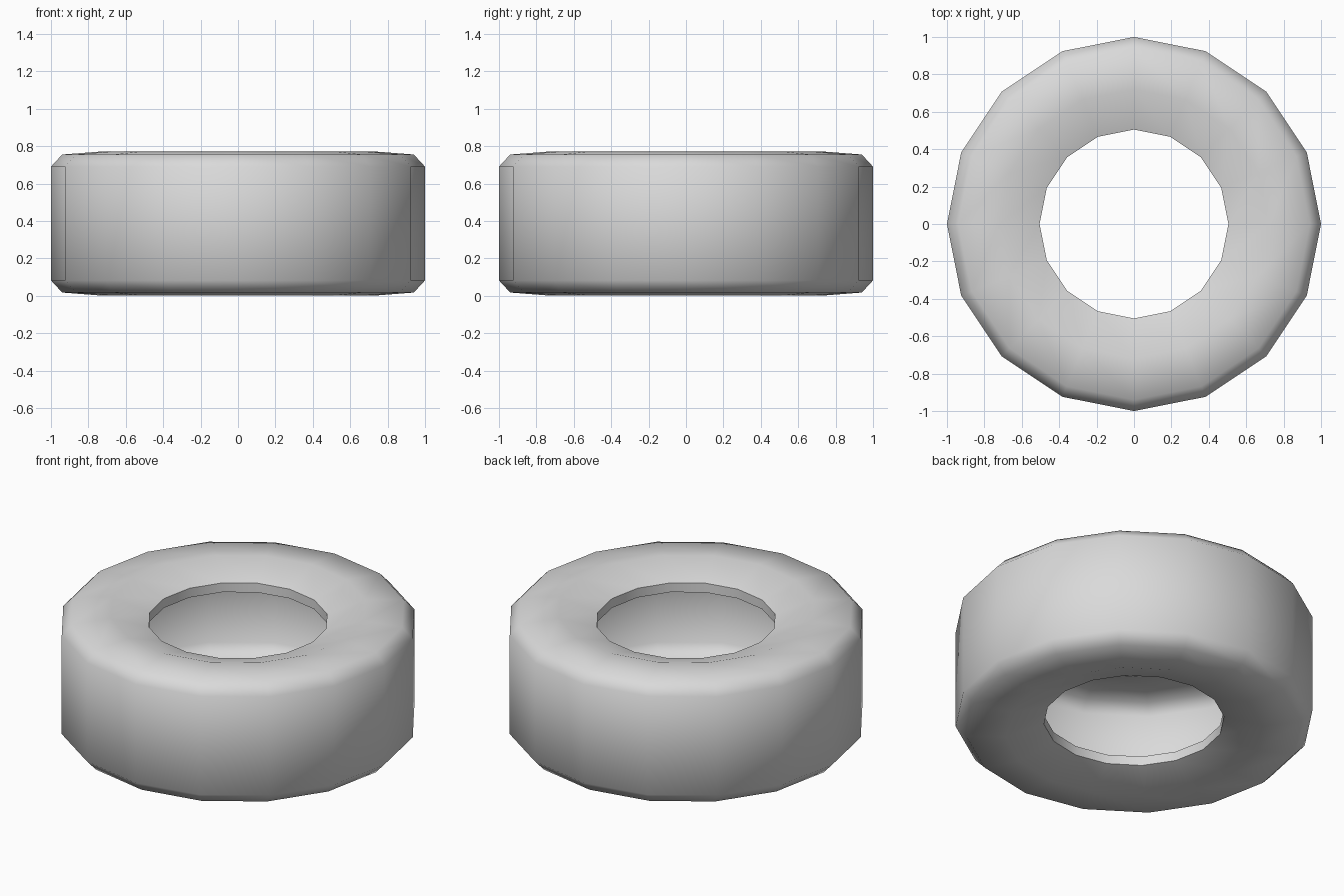
import bpy
import bmesh
import math

cube = bpy.data.objects.get("Cube")
if cube:
    bpy.data.objects.remove(cube, do_unlink=True)

SIDES = 16
MID = 0.386  # height of the middle plane

# Upper half of the cross-section as (radius, height above the middle plane)
outside = [(1.0, 0.304), (0.94, 0.369), (0.72, 0.386), (0.505, 0.315)]
inside = [(0.505, 0.258), (0.72, 0.326), (0.885, 0.31), (0.94, 0.25)]
half = outside + inside
profile = half + [(r, -h) for r, h in reversed(half)]

# Revolve the closed cross-section around the vertical axis
bm = bmesh.new()
verts = [bm.verts.new((r, 0, MID + h)) for r, h in profile]
edges = [bm.edges.new((v, verts[i - 1])) for i, v in enumerate(verts)]
bmesh.ops.spin(bm, geom=verts + edges, cent=(0, 0, 0), axis=(0, 0, 1),
               angle=math.tau, steps=SIDES, use_merge=False)
bmesh.ops.remove_doubles(bm, verts=bm.verts, dist=0.001)
bmesh.ops.recalc_face_normals(bm, faces=bm.faces)
mesh = bpy.data.meshes.new("tire")
bm.to_mesh(mesh)
bm.free()

tire = bpy.data.objects.new("tire", mesh)
bpy.context.collection.objects.link(tire)

# Plain grey material
grey = bpy.data.materials.new("light_grey")
grey.use_nodes = True
color = (0.7, 0.7, 0.7, 1.0)
grey.diffuse_color = color
for node in grey.node_tree.nodes:
    if node.type == 'BSDF_PRINCIPLED':
        node.inputs["Base Color"].default_value = color
mesh.materials.append(grey)

# Smooth tread and sidewalls, sharp bead edges
bpy.ops.object.select_all(action='DESELECT')
tire.select_set(True)
bpy.context.view_layer.objects.active = tire
bpy.ops.object.shade_smooth_by_angle(angle=math.radians(60))
